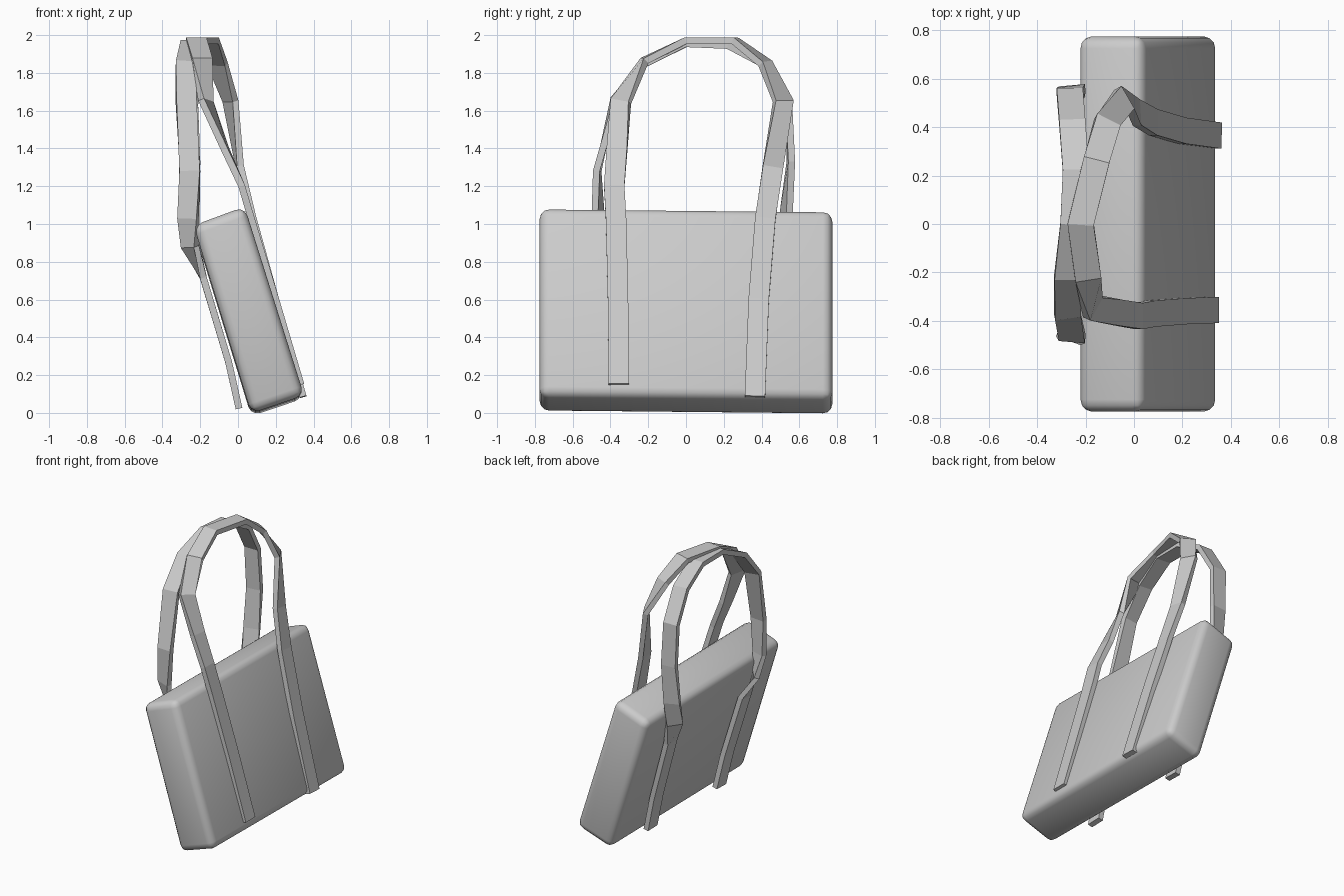
import bpy, bmesh, math
from mathutils import Vector

cube = bpy.data.objects.get("Cube")
if cube:
    bpy.data.objects.remove(cube, do_unlink=True)

grey = bpy.data.materials.new("light_grey")
grey.use_nodes = True
grey.diffuse_color = (0.6, 0.6, 0.6, 1)
grey.node_tree.nodes["Principled BSDF"].inputs["Base Color"].default_value = (0.6, 0.6, 0.6, 1)


def finish(name, bm):
    bmesh.ops.recalc_face_normals(bm, faces=bm.faces)
    mesh = bpy.data.meshes.new(name)
    bm.to_mesh(mesh)
    bm.free()
    mesh.materials.append(grey)
    obj = bpy.data.objects.new(name, mesh)
    bpy.context.collection.objects.link(obj)
    return obj


def loft(bm, rings):
    """Skin a row of equal rings and cap both ends."""
    loops = [[bm.verts.new(p) for p in ring] for ring in rings]
    n = len(loops[0])
    for a, b in zip(loops, loops[1:]):
        for i in range(n):
            j = (i + 1) % n
            bm.faces.new((a[i], a[j], b[j], b[i]))
    bm.faces.new(loops[0])
    bm.faces.new(loops[-1])


def strap(name, path, width=0.108, thick=0.036):
    """Flat band along (x, y, z, turn); turn swings the width from +y to +x to -y."""
    pts = [Vector(p[:3]) for p in path]
    rings = []
    for i, p in enumerate(pts):
        steps = [(b - a).normalized() for a, b in zip(pts[max(i - 1, 0):i + 1], pts[i:i + 2])]
        if i == 0:
            steps = [(pts[1] - p).normalized()]
        elif i < len(pts) - 1:
            steps = [(p - pts[i - 1]).normalized(), (pts[i + 1] - p).normalized()]
        else:
            steps = [(p - pts[i - 1]).normalized()]
        t = sum(steps, Vector()).normalized()
        turn = math.radians(path[i][3])
        w = Vector((math.sin(turn), math.cos(turn), 0))
        w = (w - t * w.dot(t)).normalized()
        n = t.cross(w)
        w, n = w * width / 2, n * thick / 2
        rings.append([p + w + n, p - w + n, p - w - n, p + w - n])
    bm = bmesh.new()
    loft(bm, rings)
    return finish(name, bm)


# Leaning bag body with rounded edges
section = [(-0.235, 0.985), (0.035, 1.085), (0.35, 0.085), (0.07, -0.01)]
bm = bmesh.new()
loft(bm, [[(x, y, z - 0.01 * y) for x, z in section] for y in (-0.775, 0.775)])
bmesh.ops.bevel(bm, geom=bm.edges[:], offset=0.05, segments=3, profile=0.5, affect='EDGES')
body = finish("bag_body", bm)
bpy.context.view_layer.objects.active = body
body.select_set(True)
bpy.ops.object.shade_smooth_by_angle(angle=math.radians(35))
body.select_set(False)

# Handle fixed to the +x face
strap("left_handle", [
    (0.333, -0.355, 0.15, 0), (0.2, -0.36, 0.6, 0), (0.073, -0.37, 1.02, 0),
    (0.02, -0.38, 1.2, 0), (-0.07, -0.365, 1.4, 5), (-0.17, -0.345, 1.65, 25),
    (-0.19, -0.22, 1.865, 80), (-0.22, 0, 1.97, 95), (-0.155, 0.26, 1.97, 100),
    (-0.11, 0.42, 1.85, 120), (-0.04, 0.515, 1.65, 150), (0.01, 0.46, 1.3, 175),
    (0.08, 0.42, 1.03, 180), (0.2, 0.385, 0.6, 180), (0.345, 0.365, 0.085, 180)])

# Handle fixed to the -x face
strap("right_handle", [
    (0.005, -0.39, 0.025, 180), (-0.05, -0.4, 0.27, 180), (-0.185, -0.41, 0.72, 180),
    (-0.255, -0.44, 0.88, 140), (-0.265, -0.465, 1.03, 110), (-0.255, -0.47, 1.28, 95),
    (-0.275, -0.375, 1.66, 80), (-0.275, -0.22, 1.85, 85), (-0.25, 0, 1.955, 90),
    (-0.24, 0.22, 1.945, 90), (-0.255, 0.42, 1.84, 90), (-0.265, 0.545, 1.63, 90),
    (-0.255, 0.555, 1.33, 85), (-0.26, 0.53, 1.05, 70), (-0.25, 0.49, 0.88, 40),
    (-0.185, 0.44, 0.72, 0), (-0.05, 0.41, 0.27, 0), (0.005, 0.4, 0.025, 0)])
